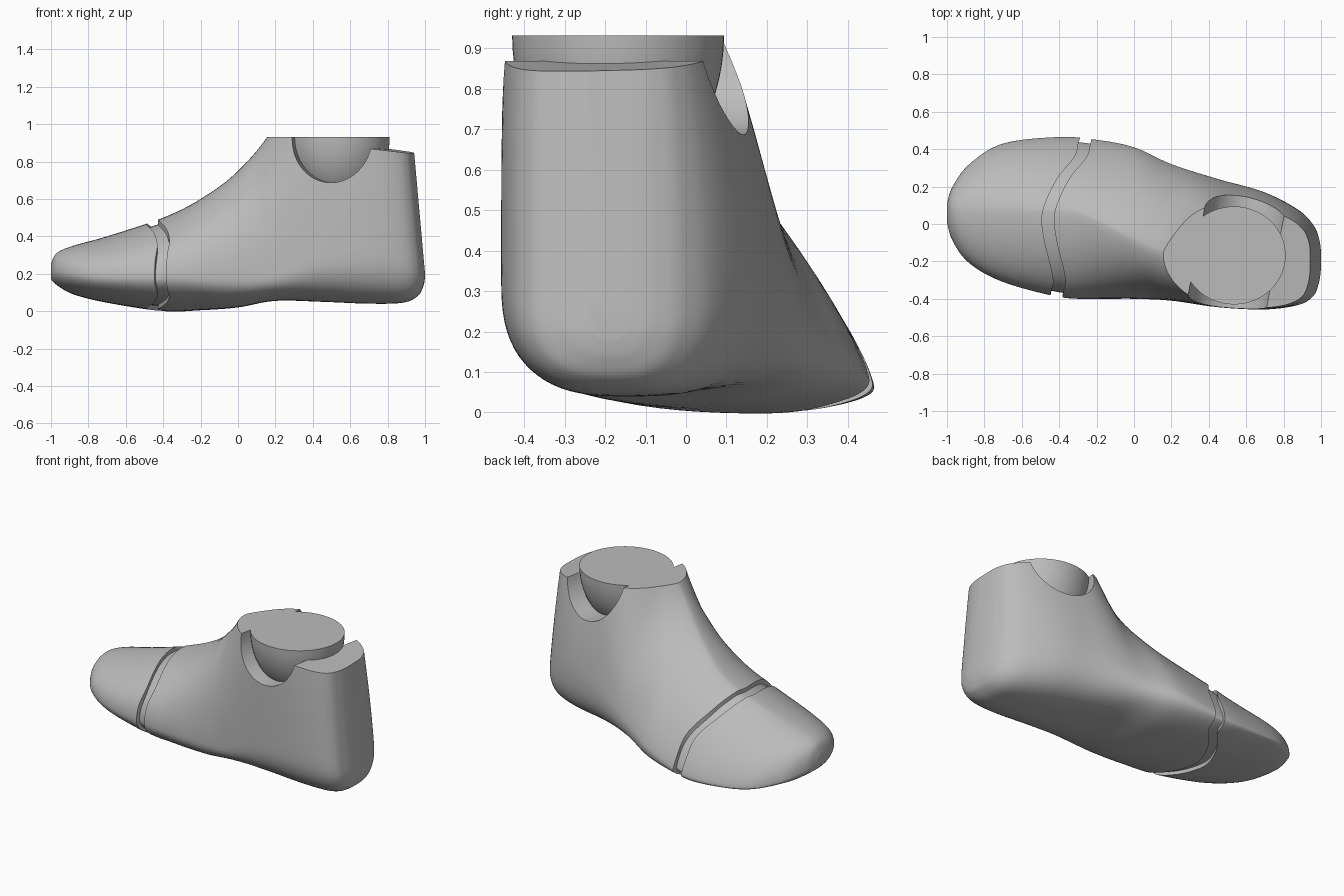
import bpy, bmesh
from math import cos, sin, pi, radians

cube = bpy.data.objects.get("Cube")
if cube:
    bpy.data.objects.remove(cube)

grey = bpy.data.materials.new("plain_grey")
grey.use_nodes = True
grey.diffuse_color = (0.5, 0.5, 0.5, 1)
grey.node_tree.nodes["Principled BSDF"].inputs["Base Color"].default_value = grey.diffuse_color


def finish(bm, name):
    bmesh.ops.recalc_face_normals(bm, faces=bm.faces)
    mesh = bpy.data.meshes.new(name)
    bm.to_mesh(mesh)
    bm.free()
    mesh.materials.append(grey)
    ob = bpy.data.objects.new(name, mesh)
    bpy.context.collection.objects.link(ob)
    return ob


def activate(ob):
    bpy.ops.object.select_all(action='DESELECT')
    ob.select_set(True)
    bpy.context.view_layer.objects.active = ob


def smooth(points, steps):
    """Catmull-Rom curve through tuples of any length."""
    out = []
    last = len(points) - 1
    for i in range(last):
        quad = (points[max(i - 1, 0)], points[i], points[i + 1], points[min(i + 2, last)])
        for k in range(steps):
            t = k / steps
            out.append(tuple(
                b + 0.5 * t * (c - a + t * (2*a - 5*b + 4*c - d + t * (3*(b - c) + d - a)))
                for a, b, c, d in zip(*quad)))
    return out + [points[last]]


def clamp(value):
    return min(max(value, 0), 1)


def signed_power(value, power):
    return abs(value) ** power * (1 if value > 0 else -1)


def section(station, inset=0, count=72):
    """Lopsided rounded section standing across the foot."""
    x, outer, inner, bottom, widest, top = station
    # Crest and sole line drift outward from the toes to the ankle
    t = clamp((x + 0.4) / 0.65)
    t = t * t * (3 - 2 * t)
    crest = 0.07 - 0.24 * t
    sole = outer + (inner - outer) * (0.68 - 0.15 * t)
    inner_roundness = 1.3 + 0.7 * x ** 4
    outer_roundness = 2.1 + 1.4 * clamp((x - 0.1) / 0.4)
    pts = []
    for i in range(count):
        c, s = cos(2 * pi * i / count), sin(2 * pi * i / count)
        if s < 0:
            ridge, roundness, height = sole, 2 + 0.8 * t, widest - bottom
        else:
            ridge, height = crest, top - widest
            roundness = inner_roundness if c > 0 else outer_roundness
        width = inner - ridge if c > 0 else ridge - outer
        y = ridge + (width - inset) * signed_power(c, 2 / roundness)
        rise = signed_power(s, 2 / roundness)
        # The forefoot's widest line is higher on the outer side
        tilt = 0.14 * (1 - t) * (y - 0.05) * (1 - abs(rise))
        z = widest + (height - inset) * rise - tilt
        # The back of the heel leans forward
        lean = 0.09 * max(z - 0.2, 0) * clamp((x - 0.6) / 0.3)
        pts.append((x - lean, y, z))
    return pts


def loft(name, rings):
    bm = bmesh.new()
    loops = [[bm.verts.new(p) for p in ring] for ring in rings]
    for a, b in zip(loops, loops[1:]):
        for i in range(len(a)):
            j = (i + 1) % len(a)
            bm.faces.new((a[i], a[j], b[j], b[i]))
    bm.faces.new(loops[0])
    bm.faces.new(loops[-1])
    return finish(bm, name)


def cut(ob, cutter):
    modifier = ob.modifiers.new("cut", 'BOOLEAN')
    modifier.object = cutter
    modifier.operation = 'DIFFERENCE'
    modifier.solver = 'EXACT'
    activate(ob)
    bpy.ops.object.modifier_apply(modifier=modifier.name)
    bpy.data.objects.remove(cutter)


ankle_top = 0.932

# Stations from toe to heel: x, outer y, inner y, bottom, widest height, top
stations = [
    (-1, 0.01, 0.11, 0.17, 0.21, 0.25),
    (-0.97, -0.09, 0.2, 0.14, 0.19, 0.31),
    (-0.88, -0.21, 0.32, 0.09, 0.16, 0.35),
    (-0.7, -0.31, 0.43, 0.045, 0.13, 0.4),
    (-0.4, -0.39, 0.465, 0, 0.12, 0.5),
    (-0.2, -0.4, 0.45, 0.005, 0.13, 0.6),
    (0, -0.4, 0.41, 0.02, 0.16, 0.75),
    (0.2, -0.41, 0.32, 0.055, 0.2, 1),
    (0.45, -0.445, 0.24, 0.05, 0.3, 1.5),
    (0.7, -0.457, 0.17, 0.04, 0.34, 1.4),
    (0.88, -0.435, 0.08, 0.045, 0.33, 1.4),
    (0.96, -0.39, 0, 0.08, 0.3, 1.4),
    (0.99, -0.32, -0.07, 0.13, 0.3, 1.4),
    (1, -0.25, -0.13, 0.18, 0.3, 1.3),
]
path = smooth(stations, 8)
foot = loft("foot_shell", [section(s) for s in path])

# Ankle opening: level front rim, skewed side notches, lower heel rim
profile = [(-0.5, ankle_top)]
for i in range(33):
    a = radians(180 + 165 * i / 32)
    profile.append((0.5 + 0.22 * cos(a), ankle_top + 0.245 * sin(a)))
profile += [(1.5, 0.77), (1.5, 2), (-0.5, 2)]
cut(foot, loft("opening_cutter", [[(x + 0.19 * (y + 0.43), y, z) for x, z in profile]
                                  for y in (-1, 1)]))

# Curved groove between the toe cap and the foot
seam = smooth([(-0.2, 0.6), (-0.26, 0.45), (-0.285, 0.36), (-0.38, 0.24), (-0.455, 0.07),
               (-0.45, -0.07), (-0.4, -0.29), (-0.415, -0.39), (-0.42, -0.6)], 5)
outline = [(x - 0.032, y) for x, y in seam] + [(x + 0.032, y) for x, y in reversed(seam)]
cut(foot, loft("groove_cutter", [[(x, y, z) for x, y in outline] for z in (-0.5, 1.2)]))

# Recessed joint filling the groove
joint = loft("toe_joint", [section(s, inset=0.025) for s in path if -0.7 < s[0] < -0.12])

# Ankle ball: flat-topped lower half of an ellipsoid, seated in the opening
bm = bmesh.new()
bmesh.ops.create_uvsphere(bm, u_segments=64, v_segments=32, radius=1)
bmesh.ops.delete(bm, geom=[v for v in bm.verts if v.co.z > 0.01], context='VERTS')
bmesh.ops.holes_fill(bm, edges=bm.edges, sides=0)
for v in bm.verts:
    v.co = (0.535 + 0.276 * v.co.x, 0.262 * v.co.y - 0.168, ankle_top + 0.36 * v.co.z)
ball = finish(bm, "ankle_ball")

for ob in (foot, joint, ball):
    activate(ob)
    bpy.ops.object.shade_smooth_by_angle(angle=radians(35))
